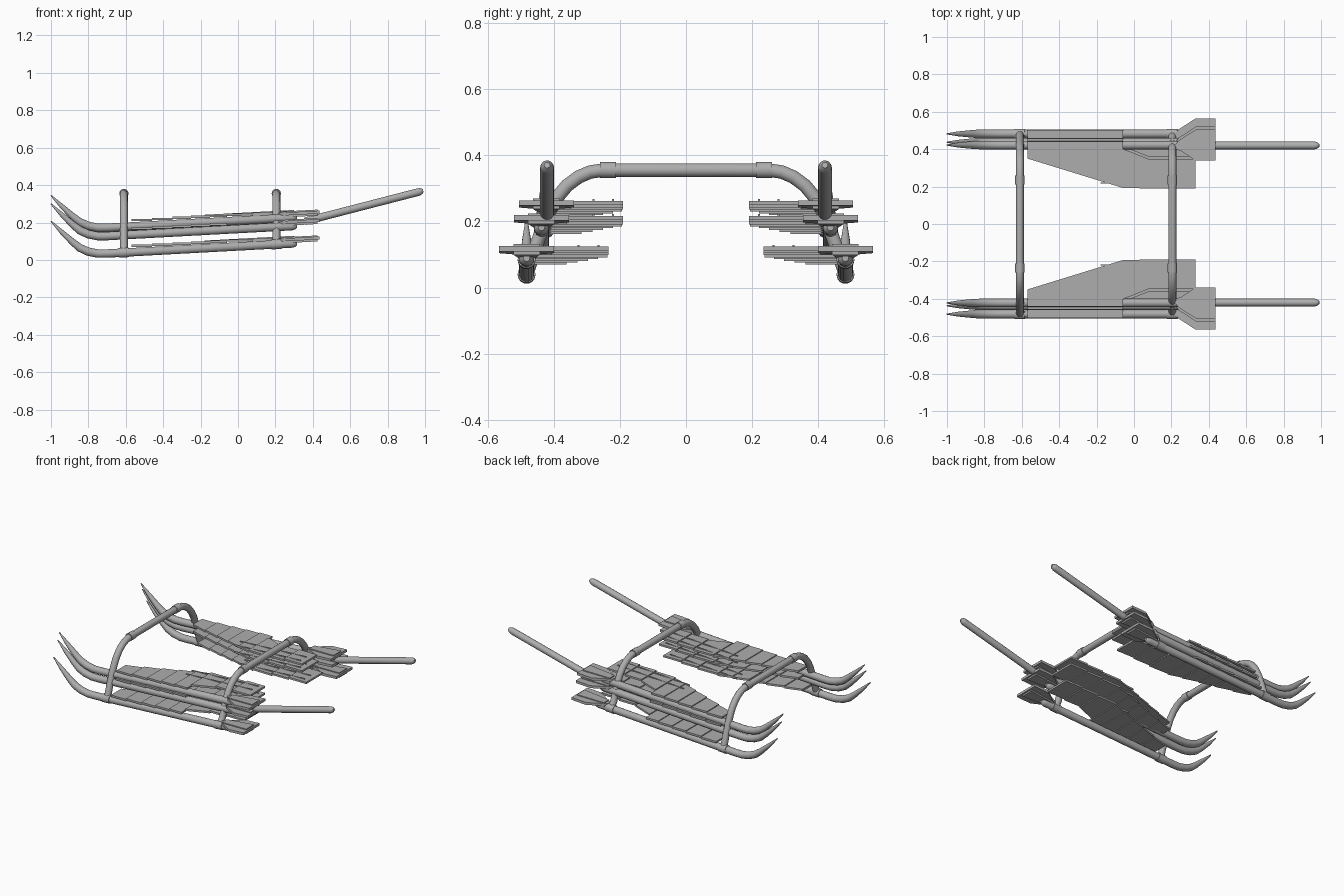
import bpy, bmesh, math
from mathutils import Vector

cube = bpy.data.objects.get("Cube")
if cube:
    bpy.data.objects.remove(cube, do_unlink=True)

grey = bpy.data.materials.new("metal_grey")
grey.use_nodes = True
grey.diffuse_color = (0.42, 0.42, 0.42, 1)
grey.node_tree.nodes["Principled BSDF"].inputs["Base Color"].default_value = (0.42, 0.42, 0.42, 1)

SLOPE = 0.054


def finish(bm, name, smooth=False):
    bmesh.ops.recalc_face_normals(bm, faces=bm.faces)
    mesh = bpy.data.meshes.new(name)
    bm.to_mesh(mesh)
    bm.free()
    mesh.materials.append(grey)
    ob = bpy.data.objects.new(name, mesh)
    bpy.context.collection.objects.link(ob)
    if smooth:
        bpy.ops.object.select_all(action='DESELECT')
        ob.select_set(True)
        bpy.context.view_layer.objects.active = ob
        bpy.ops.object.shade_smooth_by_angle(angle=math.radians(40))
    return ob


def tube(name, path, radii, side, sides=14):
    """Round tube swept along a flat path; side is the normal of its plane."""
    bm = bmesh.new()
    pts, side, rings = [Vector(p) for p in path], Vector(side), []
    for i, p in enumerate(pts):
        along = (pts[min(i + 1, len(pts) - 1)] - pts[max(i - 1, 0)]).normalized()
        up = along.cross(side)
        turn = [2 * math.pi * k / sides for k in range(sides)]
        rings.append([bm.verts.new(p + radii[i] * (math.cos(a) * side + math.sin(a) * up))
                      for a in turn])
    for a, b in zip(rings, rings[1:]):
        for k in range(sides):
            n = (k + 1) % sides
            bm.faces.new((a[k], a[n], b[n], b[k]))
    bm.faces.new(rings[0])
    bm.faces.new(rings[-1])
    return finish(bm, name, True)


def add_prism(bm, outline, z, thick, slope=0.0):
    """Slab over an outline, rising along x by slope."""
    low, high = [[bm.verts.new((x, y, z + slope * x + h)) for x, y in outline]
                 for h in (-thick / 2, thick / 2)]
    bm.faces.new(low)
    bm.faces.new(high)
    for k in range(len(outline)):
        n = (k + 1) % len(outline)
        bm.faces.new((low[k], low[n], high[n], high[k]))


def ramp(x, x0, y0, x1, y1):
    t = min(max((x - x0) / (x1 - x0), 0), 1)
    return y0 + t * (y1 - y0)


def layer(tag, s, y, z, inner):
    """One runner with upturned horn, stepped tread and rear bracket."""
    def line(x):
        return z + 0.072 + SLOPE * x
    # runner and horn
    path = [(0.315, line(0.315)), (0.305, line(0.305)), (0.29, line(0.29)),
            (-0.70, line(-0.70)), (-0.75, z + 0.034), (-0.80, z + 0.044),
            (-0.845, z + 0.064), (-0.88, z + 0.092), (-0.94, z + 0.147), (-1.0, z + 0.207)]
    radii = [0.010, 0.019, 0.023, 0.023, 0.023, 0.023, 0.022, 0.019, 0.013, 0.003]
    tube("runner_" + tag, [(x, s * y, h) for x, h in path], radii, (0, 1, 0))

    # tread plates, narrowing forward, notched at the outer rear edge
    bm = bmesh.new()
    stops = [-0.57, -0.46, -0.35, -0.25, -0.15, -0.06, 0.08, 0.2, 0.33]

    def edges(x, rear):
        near = ramp(x, -0.57, inner + 0.16, -0.05, inner)
        far = y + 0.02
        if rear:
            far = ramp(x, -0.06, y - 0.02, 0.08, y - 0.075)
        return s * near, s * far
    for a, b in zip(stops, stops[1:]):
        rear = a >= -0.06
        (na, fa), (nb, fb) = edges(a, rear), edges(b, rear)
        add_prism(bm, [(a, na), (b, nb), (b, fb), (a, fa)],
                  line((a + b) / 2) + 0.031, 0.012)
    finish(bm, "tread_" + tag)

    # raised grip strips on the tread
    bm = bmesh.new()
    for offset in (0.03, 0.09):
        m = s * (inner + offset)
        add_prism(bm, [(-0.18, m - 0.003), (0.3, m - 0.003), (0.3, m + 0.003), (-0.18, m + 0.003)],
                  z + 0.108, 0.01, SLOPE)
    finish(bm, "grip_strips_" + tag)

    # rear bracket: flat wings with a thicker middle
    bm = bmesh.new()
    wings = [(0.20, -0.02), (0.24, 0.025), (0.33, 0.083), (0.435, 0.083),
             (0.435, -0.083), (0.33, -0.083), (0.25, -0.03)]
    add_prism(bm, [(x, s * (y + d)) for x, d in wings], z + 0.094, 0.016, SLOPE)
    core = [(0.24, -0.025), (0.24, 0.025), (0.425, 0.04), (0.425, -0.04)]
    add_prism(bm, [(x, s * (y + d)) for x, d in core], z + 0.092, 0.032, SLOPE)
    finish(bm, "rear_bracket_" + tag)


for s, where in ((-1, "front"), (1, "back")):
    layer("lower_" + where, s, 0.482, 0.0, 0.235)
    layer("middle_" + where, s, 0.437, 0.093, 0.19)
    layer("upper_" + where, s, 0.422, 0.138, 0.19)
    # long rear rod
    rod = [(0.36, 0.207), (0.965, 0.363), (0.978, 0.367), (0.99, 0.37)]
    tube("rear_rod_" + where, [(x, s * 0.42, z) for x, z in rod],
         [0.021, 0.021, 0.018, 0.009], (0, 1, 0))

# arched cross tubes with sleeves and foot clamps
half = [(0.0, 0.355), (0.25, 0.355), (0.29, 0.349), (0.325, 0.334), (0.36, 0.308),
        (0.39, 0.272), (0.412, 0.232), (0.43, 0.19), (0.455, 0.12)]
for x, tag in ((-0.61, "forward"), (0.205, "rear")):
    foot = 0.072 + SLOPE * x
    full = half + [(0.482, foot)]
    arch = [(x, -y, z) for y, z in reversed(full)] + [(x, y, z) for y, z in full[1:]]
    tube("cross_tube_" + tag, arch, [0.021] * len(arch), (1, 0, 0))
    for s, where in ((-1, "front"), (1, "back")):
        tube(f"sleeve_{tag}_{where}", [(x, s * 0.212, 0.355), (x, s * 0.26, 0.355)],
             [0.025, 0.025], (1, 0, 0))
        tube(f"clamp_{tag}_{where}",
             [(x - 0.027, s * 0.482, foot - 0.001), (x + 0.027, s * 0.482, foot + 0.002)],
             [0.027, 0.027], (0, 1, 0))
